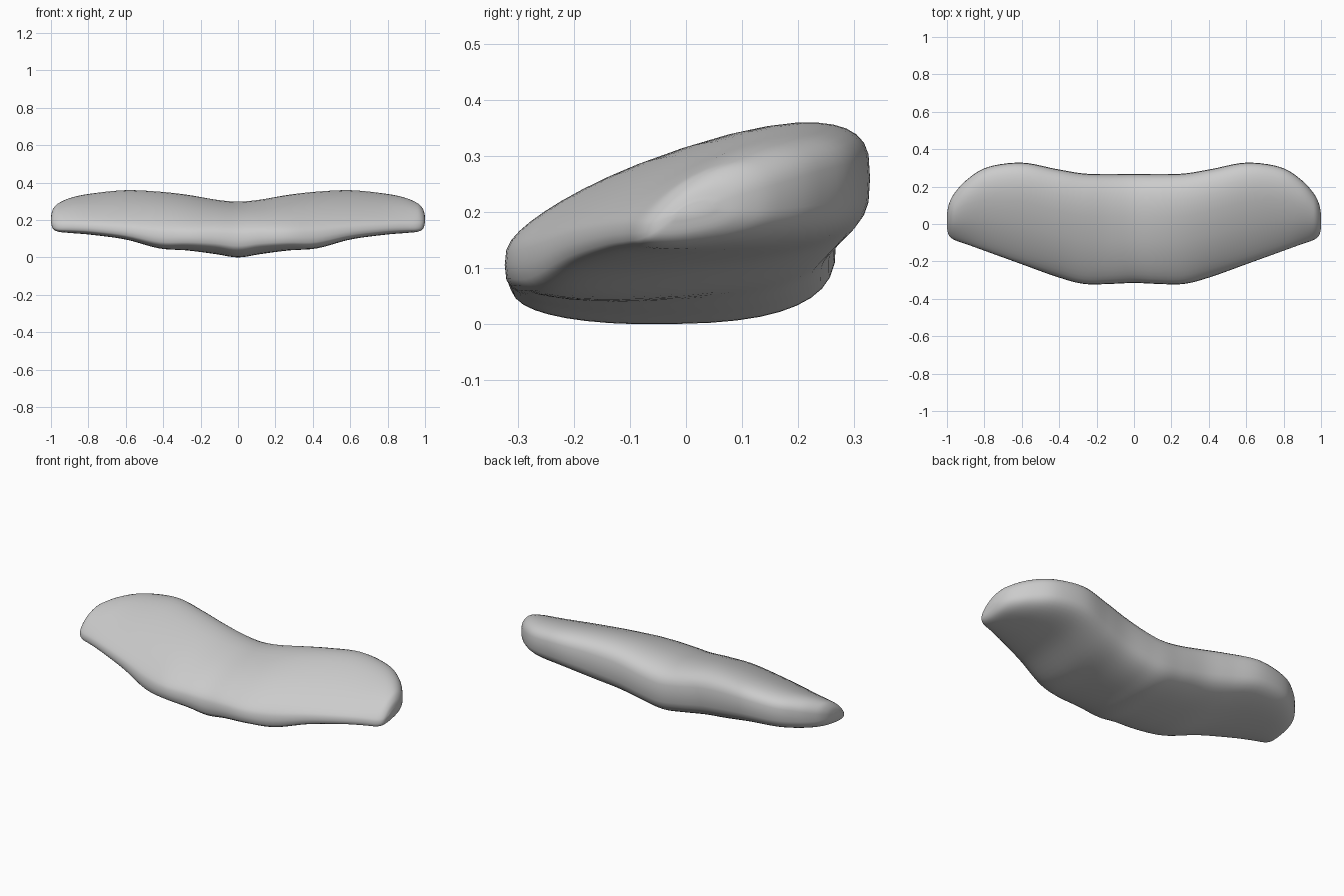
import bpy
import bmesh
import math

old = bpy.data.objects.get("Cube")
if old:
    bpy.data.objects.remove(old, do_unlink=True)

# Cross-sections from the middle out to one tip:
# x, front y, back y, top front z, top back z, bottom front z, bottom back z
HALF = [
    (0.00, -.315, .268, .185, .310, -.010, .000),
    (0.12, -.320, .266, .185, .325, .010, .015),
    (0.27, -.320, .270, .180, .360, .022, .045),
    (0.42, -.280, .295, .185, .380, .022, .080),
    (0.60, -.215, .328, .195, .385, .072, .125),
    (0.78, -.150, .305, .200, .360, .102, .138),
    (0.89, -.110, .240, .200, .330, .113, .145),
    (0.96, -.085, .165, .195, .290, .120, .155),
    (0.99, -.060, .105, .190, .255, .140, .172),
    (1.00, -.020, .050, .195, .215, .180, .195),
]
STEPS = 5
SIDES = 40
CROWN = 0.03


def catmull(a, b, c, d, t):
    return 0.5 * (2 * b + (c - a) * t + (2 * a - 5 * b + 4 * c - d) * t * t
                  + (3 * b - a - 3 * c + d) * t ** 3)


def signed_power(value, power):
    return math.copysign(abs(value) ** power, value)


def smooth_sections(keys):
    """Interpolate the key sections smoothly along the span."""
    last = len(keys) - 1
    for i in range(last):
        span = [keys[max(0, min(last, i + k))] for k in (-1, 0, 1, 2)]
        for s in range(STEPS):
            yield [catmull(*col, s / STEPS) for col in zip(*span)]
    yield keys[last]


def section_ring(bm, section):
    """One rounded, crowned outline across the body."""
    x, front, back, top_f, top_b, low_f, low_b = section
    thick = (top_f + top_b - low_f - low_b) / 2
    ring = []
    for k in range(SIDES):
        angle = 2 * math.pi * k / SIDES
        u = signed_power(math.cos(angle), 0.8)
        v = signed_power(math.sin(angle), 0.6)
        w = (u + 1) / 2
        top = top_f + (top_b - top_f) * w
        top += CROWN * (1 - u * u) * min(1, thick / 0.1)
        low = low_f + (low_b - low_f) * w
        # Crown fades in only above the rim
        z = (top + low) / 2 + v * (top - low) / 2
        ring.append(bm.verts.new((x, front + (back - front) * w, z)))
    return ring


# Curved body
keys = [(-row[0],) + row[1:] for row in reversed(HALF[1:])] + HALF
bm = bmesh.new()
rings = [section_ring(bm, s) for s in smooth_sections(keys)]
for a, b in zip(rings, rings[1:]):
    for k in range(SIDES):
        n = (k + 1) % SIDES
        bm.faces.new((a[k], a[n], b[n], b[k]))
for end in (rings[0], rings[-1]):
    bm.faces.new(end)
bmesh.ops.recalc_face_normals(bm, faces=bm.faces)
lowest = min(v.co.z for v in bm.verts)
for v in bm.verts:
    v.co.z -= lowest
for f in bm.faces:
    f.smooth = True

mesh = bpy.data.meshes.new("curved_body")
bm.to_mesh(mesh)
bm.free()
body = bpy.data.objects.new("curved_body", mesh)
bpy.context.collection.objects.link(body)

# Plain grey finish
grey = bpy.data.materials.new("light_grey")
grey.use_nodes = True
colour = (0.6, 0.6, 0.6, 1)
grey.diffuse_color = colour
grey.node_tree.nodes["Principled BSDF"].inputs["Base Color"].default_value = colour
mesh.materials.append(grey)
